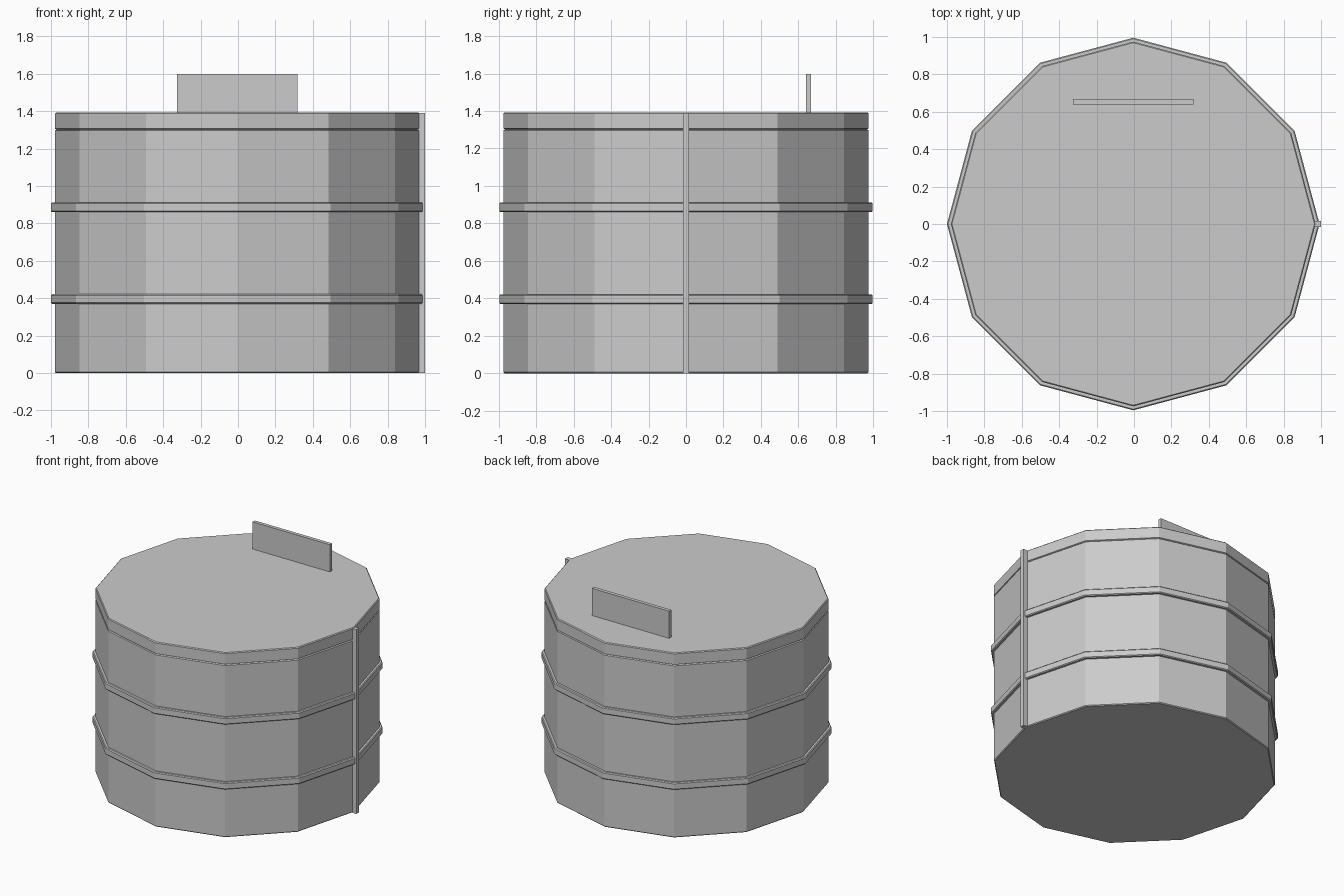
import bpy, bmesh
from math import cos, sin, tau

if "Cube" in bpy.data.objects:
    bpy.data.objects.remove(bpy.data.objects["Cube"])

SIDES = 12
CX = -0.004  # drum axis, offset so the side strip stays within the bounds


def lathe(name, profile, closed=False):
    """Revolve (radius, z) points into a flat-faced 12-sided solid."""
    bm = bmesh.new()
    rings = [[bm.verts.new((CX + r * cos(tau * i / SIDES), r * sin(tau * i / SIDES), z))
              for i in range(SIDES)] for r, z in profile]
    pairs = list(zip(rings, rings[1:]))
    if closed:
        pairs.append((rings[-1], rings[0]))
    else:
        bm.faces.new(rings[0][::-1])
        bm.faces.new(rings[-1])
    for a, b in pairs:
        for i in range(SIDES):
            j = (i + 1) % SIDES
            bm.faces.new((a[i], a[j], b[j], b[i]))
    bmesh.ops.recalc_face_normals(bm, faces=bm.faces)
    mesh = bpy.data.meshes.new(name)
    bm.to_mesh(mesh)
    bm.free()
    ob = bpy.data.objects.new(name, mesh)
    bpy.context.collection.objects.link(ob)
    return ob


def box(name, lo, hi):
    bpy.ops.mesh.primitive_cube_add(size=1, location=[(a + b) / 2 for a, b in zip(lo, hi)])
    ob = bpy.context.object
    ob.name = name
    ob.scale = [b - a for a, b in zip(lo, hi)]
    bpy.ops.object.transform_apply(location=False, rotation=False, scale=True)


R, B = 0.975, 0.006  # drum radius, edge chamfer

# Drum body and lid, joined by a shallow recessed seam
lathe("drum_body", [(R - B, 0), (R, B), (R, 1.297), (R - 0.01, 1.302),
                    (R, 1.307), (R, 1.393 - B), (R - B, 1.393)])

# Two raised hoops with chamfered edges
for label, z0, z1 in (("lower_hoop", 0.37, 0.422), ("upper_hoop", 0.86, 0.912)):
    r = 0.996
    lathe(label, [(R - 0.02, z0), (r - B, z0), (r, z0 + B), (r, z1 - B),
                  (r - B, z1), (R - 0.02, z1)], closed=True)

# Vertical seam strip on the right side
box("side_strip", (0.955, -0.017, 0), (1.0, 0.017, 1.39))

# Upright plate standing on the lid
box("lid_plate", (CX - 0.323, 0.64, 1.385), (CX + 0.323, 0.667, 1.598))
